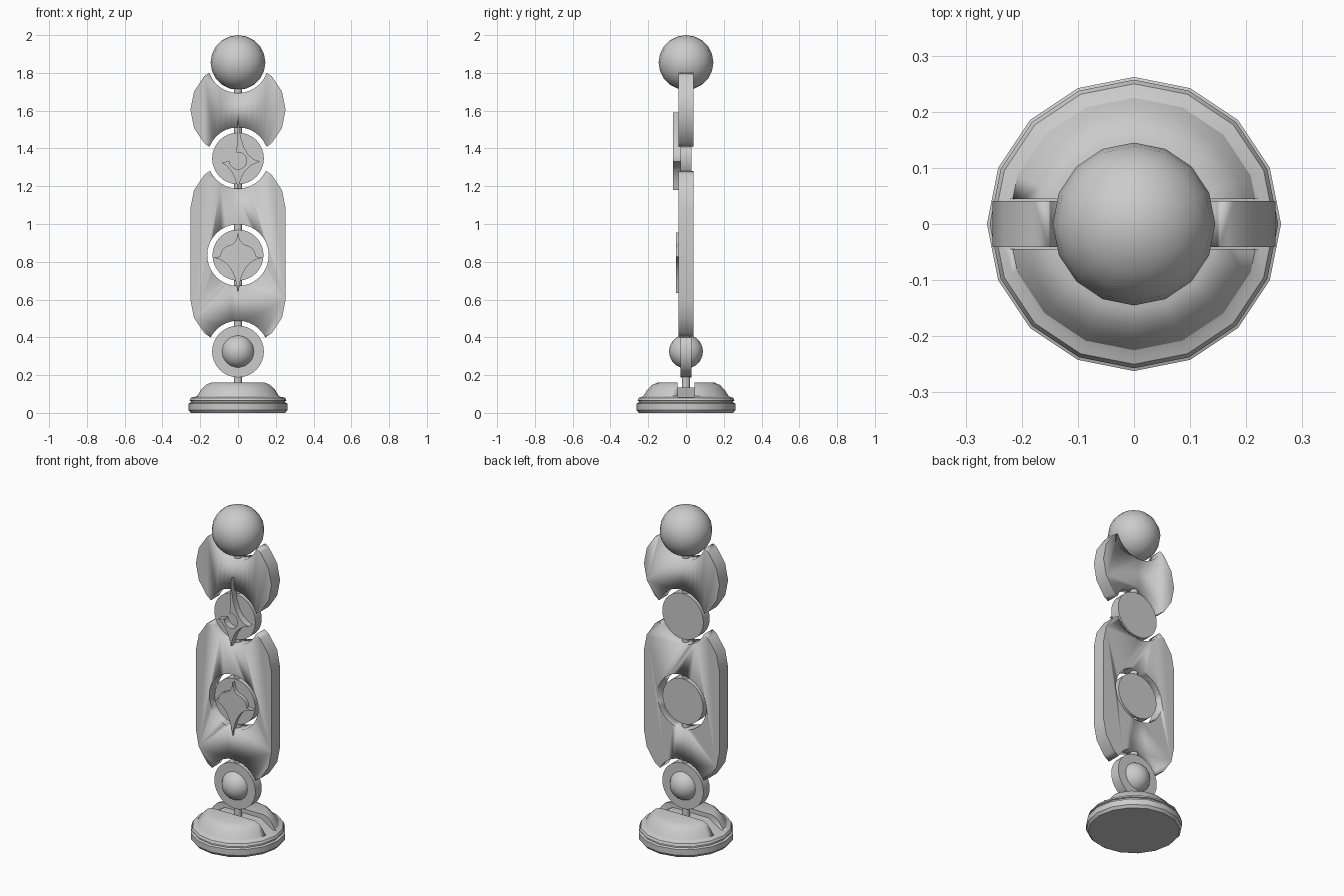
import bpy, bmesh, math
from mathutils import Matrix

if "Cube" in bpy.data.objects:
    bpy.data.objects.remove(bpy.data.objects["Cube"])


def finish(bm, name, angle=35):
    bmesh.ops.recalc_face_normals(bm, faces=bm.faces)
    me = bpy.data.meshes.new(name)
    bm.to_mesh(me)
    bm.free()
    ob = bpy.data.objects.new(name, me)
    bpy.context.collection.objects.link(ob)
    bpy.ops.object.select_all(action='DESELECT')
    ob.select_set(True)
    bpy.context.view_layer.objects.active = ob
    bpy.ops.object.shade_smooth_by_angle(angle=math.radians(angle))
    return ob


def slab(name, outline, y0, y1):
    """Extrude an (x, z) outline from y0 to y1."""
    bm = bmesh.new()
    f = bm.faces.new([bm.verts.new((x, y0, z)) for x, z in outline])
    r = bmesh.ops.extrude_face_region(bm, geom=[f])
    moved = [v for v in r['geom'] if isinstance(v, bmesh.types.BMVert)]
    bmesh.ops.translate(bm, verts=moved, vec=(0, y1 - y0, 0))
    return finish(bm, name)


def arc(cx, cz, r, a0, a1, n):
    return [(cx + r * math.cos(math.radians(a0 + (a1 - a0) * i / n)),
             cz + r * math.sin(math.radians(a0 + (a1 - a0) * i / n))) for i in range(n + 1)]


def disc(name, z, r, half, n=32):
    return slab(name, arc(0, z, r, 0, 360, n)[:-1], -half, half)


def sphere(name, z, r):
    bm = bmesh.new()
    bmesh.ops.create_uvsphere(bm, u_segments=16, v_segments=10, radius=r,
                              matrix=Matrix.Translation((0, 0, z)))
    return finish(bm, name, 60)


def cut(ob, cutter):
    m = ob.modifiers.new("cut", 'BOOLEAN')
    m.operation, m.solver, m.object = 'DIFFERENCE', 'EXACT', cutter
    bpy.ops.object.select_all(action='DESELECT')
    ob.select_set(True)
    bpy.context.view_layer.objects.active = ob
    bpy.ops.object.modifier_apply(modifier="cut")
    bpy.data.objects.remove(cutter, do_unlink=True)


def curve(p0, c, p1, n=6):
    """Quadratic curve points, without the last one."""
    return [tuple((1 - t) ** 2 * a + 2 * t * (1 - t) * b + t * t * d
                  for a, b, d in zip(p0, c, p1)) for t in (i / n for i in range(n))]


# Stepped, domed base (16 sides) with a groove along x
profile = [(0.25, 0), (0.262, 0.015), (0.262, 0.05), (0.25, 0.055), (0.25, 0.063),
           (0.257, 0.066), (0.25, 0.08), (0.235, 0.085), (0.225, 0.09),
           (0.205, 0.122), (0.18, 0.148), (0.152, 0.16)]
bm = bmesh.new()
rings = [[bm.verts.new((r * math.cos(i * math.pi / 8), r * math.sin(i * math.pi / 8), z))
          for i in range(16)] for r, z in profile]
for a, b in zip(rings, rings[1:]):
    for i in range(16):
        j = (i + 1) % 16
        bm.faces.new((a[i], a[j], b[j], b[i]))
bm.faces.new(rings[0])
bm.faces.new(rings[-1])
base = finish(bm, "base", 30)
groove = [(-0.3, 0.085), (-0.2, 0.085), (-0.12, 0.135), (0.12, 0.135),
          (0.2, 0.085), (0.3, 0.085), (0.3, 0.3), (-0.3, 0.3)]
cut(base, slab("groove_cutter", groove, -0.045, 0.045))

# Short connecting pins along the axis
for i, (z0, z1) in enumerate([(0.13, 0.2), (0.45, 0.5), (0.66, 0.71), (0.96, 1.01),
                              (1.17, 1.22), (1.47, 1.525), (1.68, 1.73)]):
    bm = bmesh.new()
    bmesh.ops.create_cone(bm, cap_ends=True, segments=12, radius1=0.022, radius2=0.022,
                          depth=z1 - z0, matrix=Matrix.Translation((0, 0, (z0 + z1) / 2)))
    finish(bm, f"pin_{i + 1}")

# Flat plates with round bites for the neighbouring discs and ball
big = slab("main_plate", arc(0, 1.083, 0.252, 0, 180, 8) + arc(0, 0.6, 0.252, 180, 360, 8),
           -0.041, 0.041)
for z in (0.325, 0.835, 1.35):
    cut(big, disc("bite", z, 0.163, 0.2))
small = slab("upper_plate", arc(0, 1.605, 0.252, 0, 360, 16)[:-1], -0.041, 0.041)
for z in (1.35, 1.855):
    cut(small, disc("bite", z, 0.162, 0.2))

# Discs and balls
disc("lower_disc", 0.325, 0.137, 0.03)
disc("middle_disc", 0.835, 0.135, 0.03)
disc("upper_disc", 1.347, 0.137, 0.03)
sphere("lower_ball", 0.325, 0.09)
sphere("top_ball", 1.855, 0.145)

# Upper ornament: pointed star missing one quarter, with a round hollow
top, right, bottom, left = (0.0, 1.59), (0.118, 1.33), (0.0, 1.18), (-0.115, 1.335)
outline = (curve(top, (0.005, 1.35), right) + curve(right, (0.02, 1.31), bottom)
           + curve(bottom, (-0.02, 1.31), left)
           + arc(0, 1.335, 0.045, 180, 460, 14))
slab("upper_ornament", outline, -0.068, -0.028)

# Middle ornament: four-pointed star with domed shoulders
half = (curve((0, 0.955), (0.008, 0.89), (0.045, 0.888), 4)
        + curve((0.045, 0.888), (0.09, 0.875), (0.095, 0.828), 4)
        + [(0.095, 0.828)]
        + curve((0.132, 0.822), (0.02, 0.81), (0, 0.635), 8) + [(0, 0.635)])
mirror = [(-x, z) for x, z in reversed(half[1:-1])]
slab("middle_ornament", half + mirror, -0.052, -0.028)
